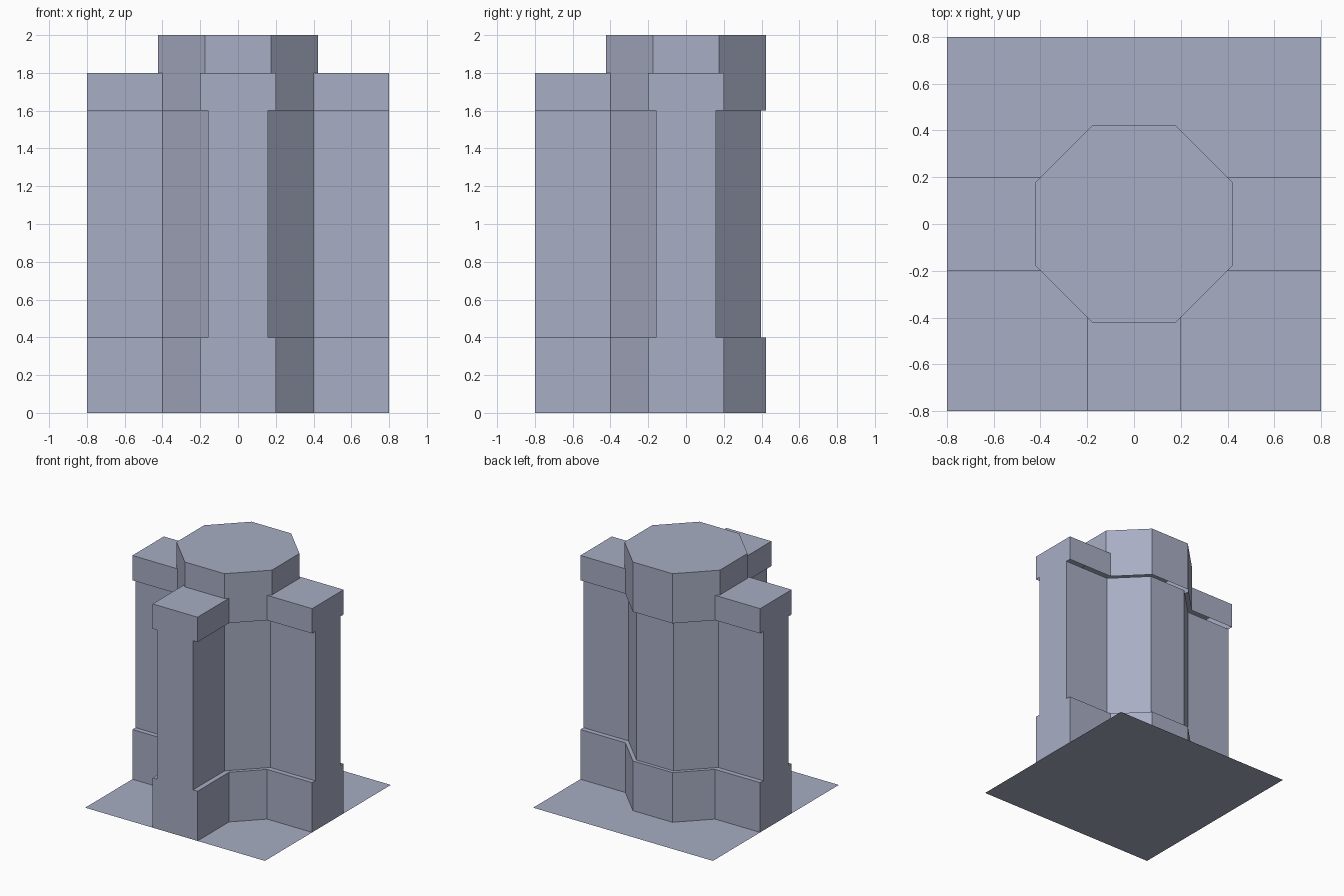
import bpy, bmesh

if "Cube" in bpy.data.objects:
    bpy.data.objects.remove(bpy.data.objects["Cube"])

stone = bpy.data.materials.new("blue_grey_stone")
stone.diffuse_color = (0.39, 0.42, 0.55, 1)
stone.use_nodes = True
stone.node_tree.nodes["Principled BSDF"].inputs["Base Color"].default_value = stone.diffuse_color

END, JOIN = 0.8, 0.4          # arm tip, and where an arm meets the column
WIDE, NARROW = 0.2, 0.16      # half width of arm at plinth/cap and at shaft


def octagon(w):
    """Column outline whose diagonals pass through the arm corners."""
    a = (JOIN + w) / 2 ** 0.5
    b = a * (2 ** 0.5 - 1)
    return [(a, -b), (a, b), (b, a), (-b, a), (-a, b), (-a, -b), (-b, -a), (b, -a)]


def outline(w):
    """T-shaped outline, counter-clockwise: three arms and a faceted back."""
    back = octagon(w)[2:4]
    return ([(END, -w), (END, w), (JOIN, w)] + back +
            [(-JOIN, w), (-END, w), (-END, -w), (-JOIN, -w),
             (-w, -JOIN), (-w, -END), (w, -END), (w, -JOIN), (JOIN, -w)])


def ring(bm, pts, z):
    return [bm.verts.new((x, y, z)) for x, y in pts]


def skin(bm, low, high):
    n = len(low)
    for i in range(n):
        j = (i + 1) % n
        bm.faces.new((low[i], low[j], high[j], high[i]))


def finish(name, bm):
    me = bpy.data.meshes.new(name)
    bm.to_mesh(me)
    bm.free()
    me.materials.append(stone)
    ob = bpy.data.objects.new(name, me)
    bpy.context.collection.objects.link(ob)


# floor tile: a flat sheet facing down and seen from both sides
bm = bmesh.new()
bm.faces.new(ring(bm, [(-END, -END), (END, -END), (END, END), (-END, END)], 0))
finish("floor_tile", bm)

# plinth with its ledge
bm = bmesh.new()
bottom, top = ring(bm, outline(WIDE), 0), ring(bm, outline(WIDE), 0.4)
skin(bm, bottom, top)
skin(bm, top, ring(bm, outline(NARROW), 0.4))
finish("plinth", bm)

# recessed shaft of the walls and column
bm = bmesh.new()
skin(bm, ring(bm, outline(NARROW), 0.4), ring(bm, outline(NARROW), 1.6))
finish("wall_shaft", bm)

# coping band with the flat tops of the three arms, open underneath
bm = bmesh.new()
skin(bm, ring(bm, outline(WIDE), 1.6), ring(bm, outline(WIDE), 1.8))
a, b = octagon(WIDE)[1]
arm_top = [(END, -WIDE), (END, WIDE), (JOIN, WIDE), (a, b), (a, -b), (JOIN, -WIDE)]
bm.faces.new(ring(bm, arm_top, 1.8))
bm.faces.new(ring(bm, [(-x, -y) for x, y in arm_top], 1.8))
bm.faces.new(ring(bm, [(y, -x) for x, y in arm_top], 1.8))
finish("coping", bm)

# octagonal column head
bm = bmesh.new()
low, high = ring(bm, octagon(WIDE), 1.8), ring(bm, octagon(WIDE), 2.0)
skin(bm, low, high)
bm.faces.new(high)
finish("column_head", bm)
